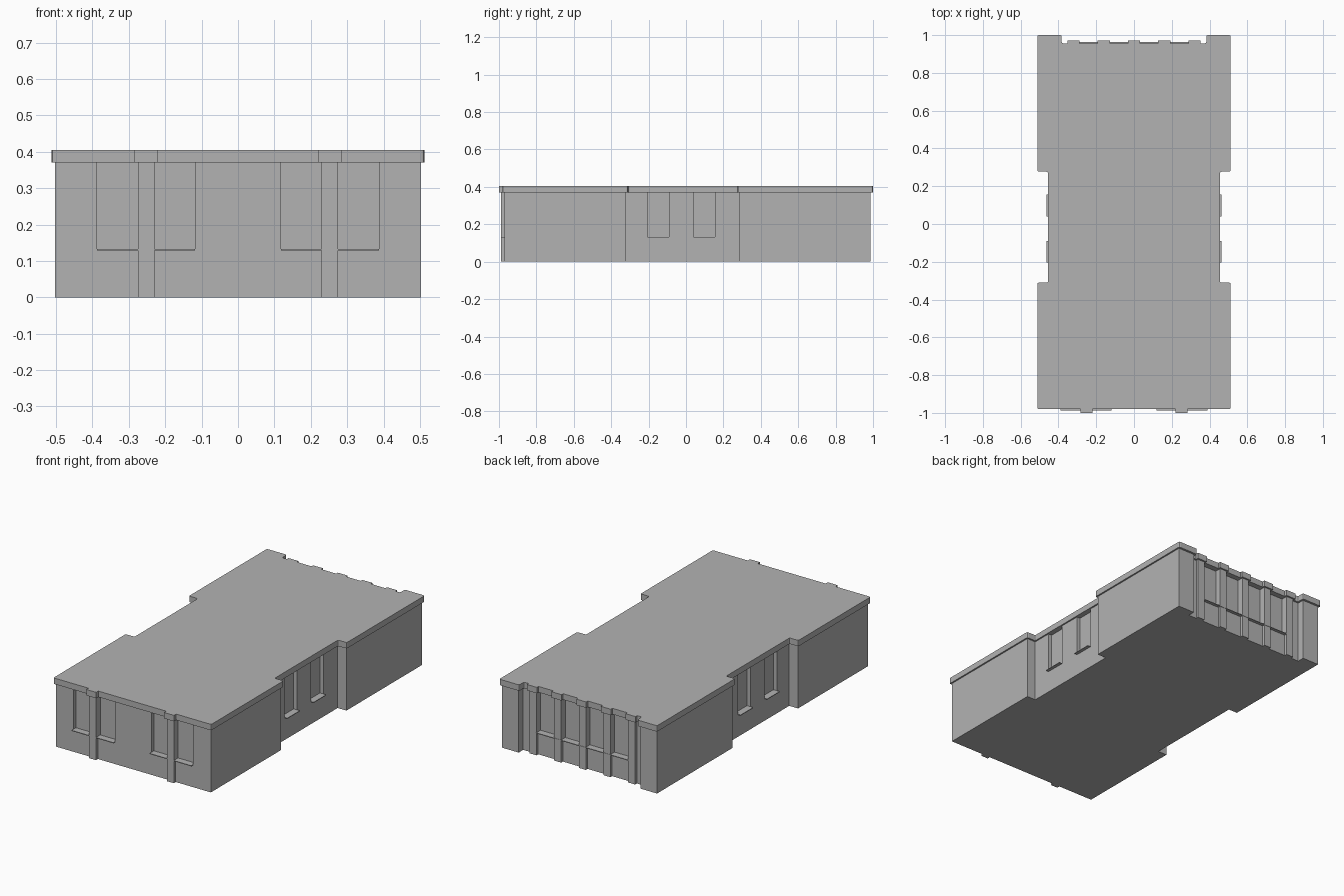
import bpy
import bmesh

cube = bpy.data.objects.get("Cube")
if cube:
    bpy.data.objects.remove(cube, do_unlink=True)

# Single plaster colour
plaster = bpy.data.materials.new("grey plaster")
plaster.use_nodes = True
GREY = (0.45, 0.45, 0.45, 1)
plaster.diffuse_color = GREY
plaster.node_tree.nodes["Principled BSDF"].inputs["Base Color"].default_value = GREY


def finish(name, bm):
    mesh = bpy.data.meshes.new(name)
    bmesh.ops.recalc_face_normals(bm, faces=bm.faces)
    bm.to_mesh(mesh)
    bm.free()
    mesh.materials.append(plaster)
    obj = bpy.data.objects.new(name, mesh)
    bpy.context.scene.collection.objects.link(obj)
    return obj


def slab(name, half, z0, z1, rounding=0):
    """Extrude a plan outline mirrored across x."""
    plan = half + [(-x, y) for x, y in reversed(half)]
    bm = bmesh.new()
    face = bm.faces.new([bm.verts.new((x, y, z0)) for x, y in plan])
    out = bmesh.ops.extrude_face_region(bm, geom=[face])
    for v in out["geom"]:
        if isinstance(v, bmesh.types.BMVert):
            v.co.z = z1
    if rounding:
        upright = [e for e in bm.edges
                   if abs(e.verts[0].co.z - e.verts[1].co.z) > 0.01]
        bmesh.ops.bevel(bm, geom=upright, offset=rounding, segments=2,
                        profile=0.5, affect='EDGES')
    return finish(name, bm)


def boxes(name, spans):
    """Join boxes given as x, y and z ranges."""
    bm = bmesh.new()
    for span in spans:
        verts = bmesh.ops.create_cube(bm, size=1)["verts"]
        for v in verts:
            for axis, (lo, hi) in enumerate(span):
                v.co[axis] = lo if v.co[axis] < 0 else hi
    return finish(name, bm)


SILL, EAVE, TOP = 0.133, 0.37, 0.405
FRONT, BACK, SIDE = -0.97, 0.945, 0.446
DEPTH, LEDGE = 0.022, 0.018

# Walls and roof slab
walls = slab("walls", [(0.503, FRONT), (0.503, -0.32), (SIDE, -0.32), (SIDE, 0.287),
                       (0.503, 0.287), (0.503, 0.987), (0.395, 0.987), (0.395, BACK)],
             0, EAVE)
slab("roof_cornice", [(0.512, -0.98), (0.512, -0.31), (0.455, -0.31), (0.455, 0.277),
                      (0.512, 0.277), (0.512, 1), (0.383, 1), (0.383, 0.956)],
     EAVE, TOP, 0.008)

# Window openings and their thin projecting sills
openings, sills = [], []
height, thin = (SILL, EAVE + 0.02), (SILL - 0.004, SILL)
for s in (-1, 1):
    front_x = tuple(sorted((s * 0.118, s * 0.388)))
    openings.append((front_x, (FRONT - 0.05, FRONT + DEPTH), height))
    sills.append((front_x, (FRONT - LEDGE, FRONT + DEPTH), thin))
    for y in ((-0.205, -0.09), (0.04, 0.155)):
        openings.append((sorted((s * (SIDE - DEPTH), s * (SIDE + 0.05))), y, height))
        sills.append((sorted((s * (SIDE - DEPTH), s * (SIDE + LEDGE))), y, thin))
back_x = (-0.3, 0.3)
openings.append((back_x, (BACK - DEPTH, BACK + 0.05), height))
sills.append((back_x, (BACK - DEPTH, BACK + LEDGE), thin))
boxes("window_sills", sills)

# Cut the recesses into the walls
cutter = boxes("window_cutter", openings)
cutter.hide_render = True
cut = walls.modifiers.new("window recesses", 'BOOLEAN')
cut.operation = 'DIFFERENCE'
cut.solver = 'EXACT'
cut.object = cutter
graph = bpy.context.evaluated_depsgraph_get()
carved = bpy.data.meshes.new_from_object(walls.evaluated_get(graph))
walls.modifiers.clear()
walls.data = carved
bpy.data.objects.remove(cutter, do_unlink=True)

# Pilasters with wider caps at roof level
shafts, caps = [], []
for x in (-0.2525, 0.2525):
    shafts.append(((x - 0.0225, x + 0.0225), (-0.988, FRONT + DEPTH), (0, EAVE)))
    caps.append(((x - 0.032, x + 0.032), (-1, -0.96), (EAVE, TOP)))
for i in range(-2, 3):
    x = i * 0.16
    shafts.append(((x - 0.0225, x + 0.0225), (BACK - DEPTH, 0.961), (0, EAVE)))
    caps.append(((x - 0.032, x + 0.032), (0.94, 0.971), (EAVE, TOP)))
boxes("pilasters", shafts)
boxes("pilaster_caps", caps)
